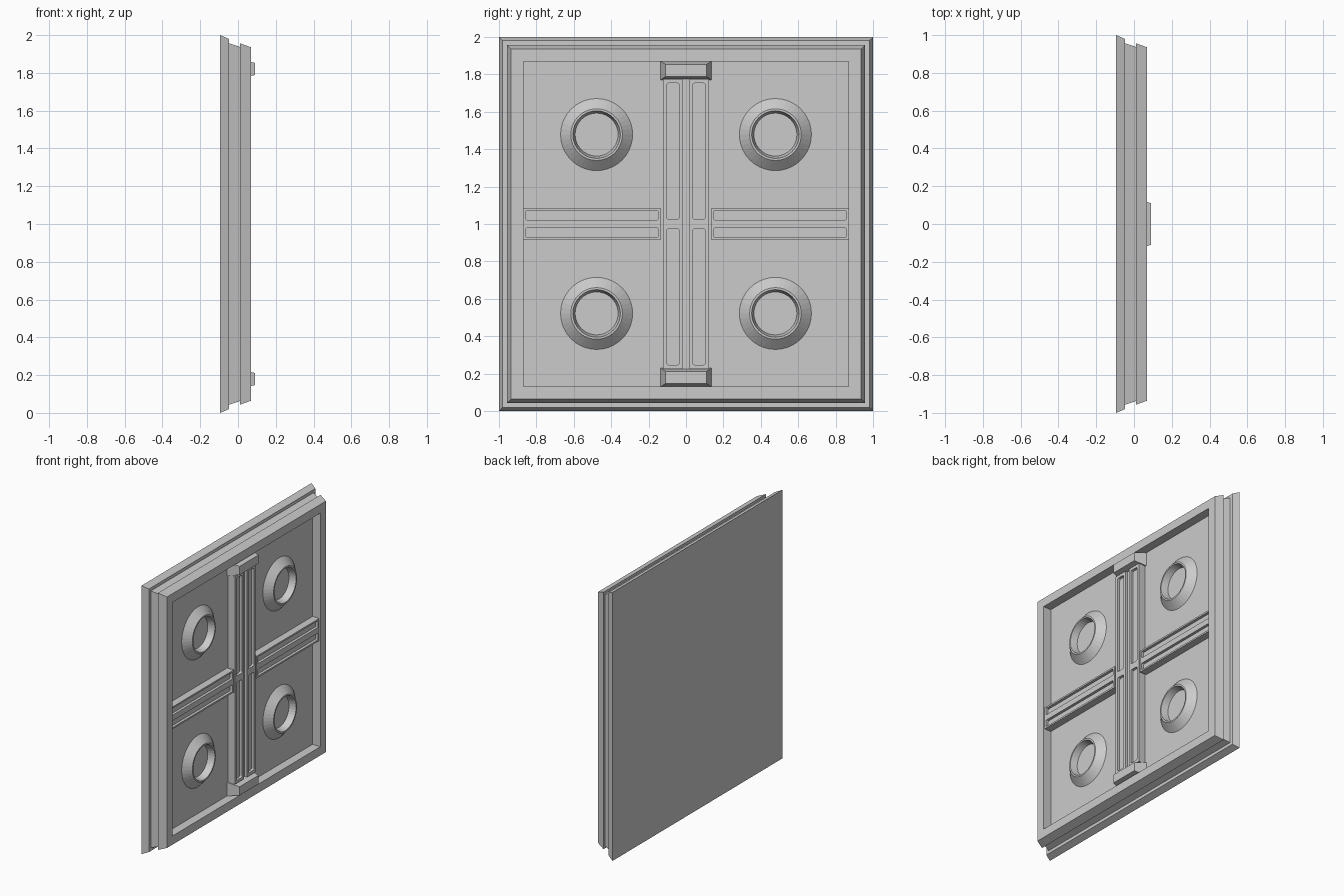
import bpy, bmesh, math
from mathutils import Vector

if "Cube" in bpy.data.objects:
    bpy.data.objects.remove(bpy.data.objects["Cube"])

FLOOR = 0.005    # x of the recessed panel floor
BAR_TOP = 0.06   # x of the raised bar faces


def loft(name, rings, closed=False):
    """Skin a list of equal-length point rings; cap the ends or join them."""
    bm = bmesh.new()
    vs = [[bm.verts.new(p) for p in ring] for ring in rings]
    n = len(vs[0])
    pairs = list(zip(vs, vs[1:])) + ([(vs[-1], vs[0])] if closed else [])
    for a, b in pairs:
        for i in range(n):
            j = (i + 1) % n
            bm.faces.new((a[i], a[j], b[j], b[i]))
    if not closed:
        bm.faces.new(vs[0])
        bm.faces.new(vs[-1])
    bmesh.ops.recalc_face_normals(bm, faces=bm.faces)
    me = bpy.data.meshes.new(name)
    bm.to_mesh(me)
    bm.free()
    ob = bpy.data.objects.new(name, me)
    bpy.context.collection.objects.link(ob)
    return ob


def rect(x, cy, cz, hy, hz):
    return [Vector((x, cy + a * hy, cz + b * hz))
            for a, b in ((-1, -1), (1, -1), (1, 1), (-1, 1))]


def rounded(x, cy, cz, hy, hz, r=0.01, seg=3):
    pts = []
    for k, (a, b) in enumerate(((1, 1), (-1, 1), (-1, -1), (1, -1))):
        for s in range(seg + 1):
            t = math.pi / 2 * (k + s / seg)
            pts.append(Vector((x, cy + a * (hy - r) + r * math.cos(t),
                               cz + b * (hz - r) + r * math.sin(t))))
    return pts


def circle(x, cy, cz, r, n=40):
    return [Vector((x, cy + r * math.cos(2 * math.pi * i / n),
                    cz + r * math.sin(2 * math.pi * i / n))) for i in range(n)]


def carve(ob, cutters):
    """Subtract each cutter and bake the result into the mesh."""
    for c in cutters:
        m = ob.modifiers.new("carve", 'BOOLEAN')
        m.operation, m.solver, m.object = 'DIFFERENCE', 'EXACT', c
    dg = bpy.context.evaluated_depsgraph_get()
    me = bpy.data.meshes.new_from_object(ob.evaluated_get(dg))
    ob.modifiers.clear()
    ob.data = me
    for c in cutters:
        bpy.data.objects.remove(c)


# panel body: stepped, tapered rim with a recessed face
profile = [(-0.095, 1.0), (-0.048, 0.98), (-0.048, 0.957), (0.01, 0.938),
           (0.01, 0.957), (0.07, 0.935), (0.07, 0.87), (FLOOR, 0.87)]
loft("panel_body", [rect(x, 0, 1, h, h) for x, h in profile])

# four conical collars
collar = [(FLOOR - 0.003, 0.196), (0.055, 0.138), (0.055, 0.127), (FLOOR - 0.003, 0.114)]
for sy in (-1, 1):
    for sz in (-1, 1):
        loft("collar", [circle(x, sy * 0.478, 1 + sz * 0.478, r) for x, r in collar], True)

# vertical bar with four rounded pockets and a central groove
bar = loft("vertical_bar", [rect(x, 0, 1, 0.122, 0.775) for x in (FLOOR - 0.003, BAR_TOP)])
POCKET = (BAR_TOP - 0.02, BAR_TOP + 0.05)
cuts = [loft("cutter", [rounded(x, sy * 0.07, 1 + sz * 0.3885, 0.0325, 0.3645) for x in POCKET])
        for sy in (-1, 1) for sz in (-1, 1)]
cuts.append(loft("cutter", [rect(x, 0, 1, 0.02, 0.9) for x in POCKET]))
carve(bar, cuts)

# horizontal bars, each with two long pockets
for sy in (-1, 1):
    arm = loft("horizontal_bar",
               [rect(x, sy * 0.503, 1, 0.369, 0.083) for x in (FLOOR - 0.003, BAR_TOP)])
    carve(arm, [loft("cutter", [rounded(x, sy * 0.503, 1 + sz * 0.046, 0.353, 0.025, 0.006)
                                for x in POCKET]) for sz in (-1, 1)])

# tapered clamp blocks at both ends of the vertical bar
for sz in (-1, 1):
    loft("clamp_block", [rect(FLOOR - 0.003, 0, 1 + sz * 0.82, 0.137, 0.051),
                         rect(0.09, 0, 1 + sz * 0.821, 0.11, 0.032)])
